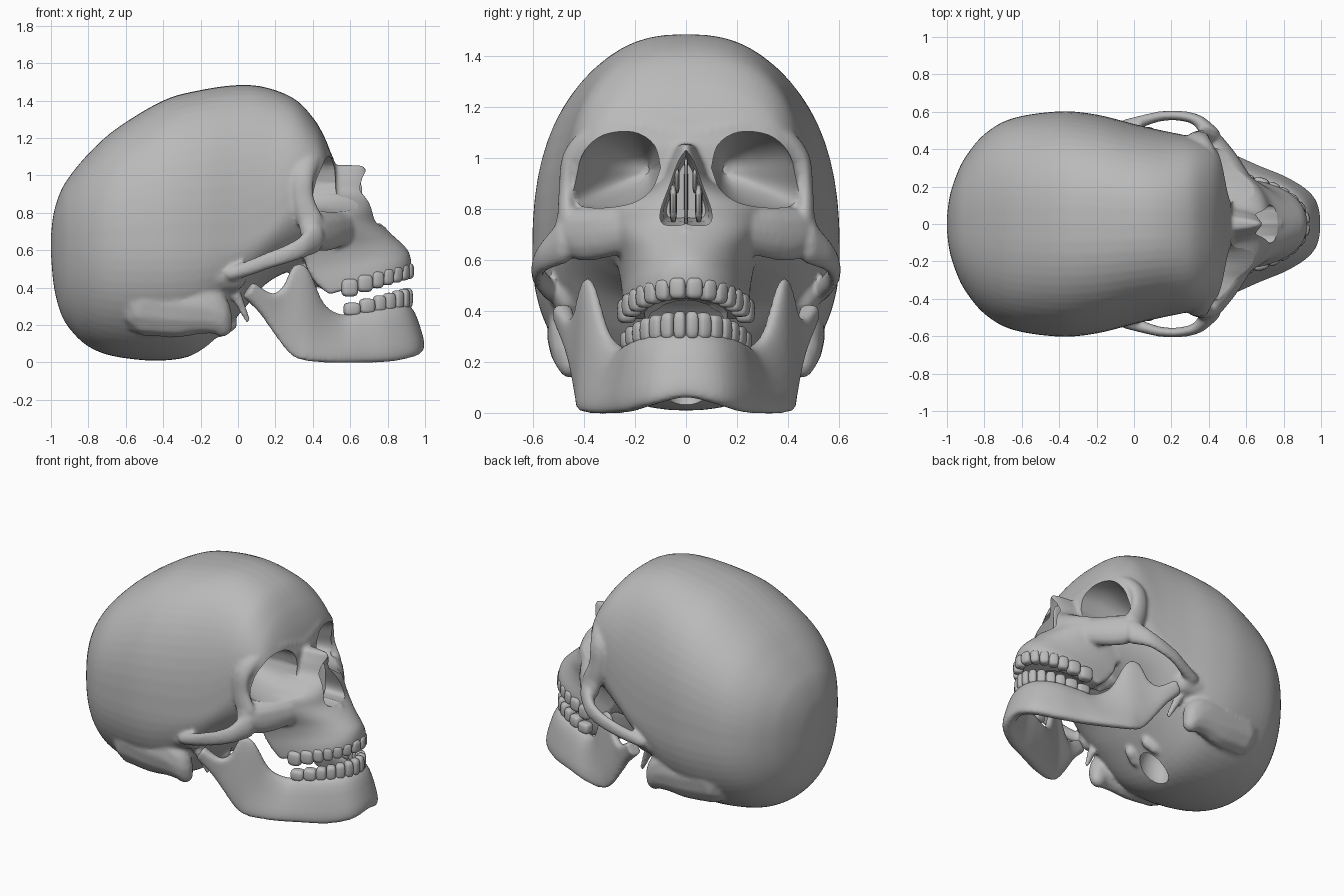
import bpy, bmesh, math
from mathutils import Matrix, Vector

if "Cube" in bpy.data.objects:
    bpy.data.objects.remove(bpy.data.objects["Cube"])

bone = bpy.data.materials.new("bone_grey")
bone.diffuse_color = (0.49, 0.49, 0.49, 1)
bone.use_nodes = True
bone.node_tree.nodes["Principled BSDF"].inputs["Base Color"].default_value = bone.diffuse_color


def spw(v, e):
    return math.copysign(abs(v) ** e, v)


def spline(pts, n):
    """Catmull-Rom resampling of rows of numbers."""
    out = []
    for i in range(len(pts) - 1):
        rows = [pts[max(i - 1, 0)], pts[i], pts[i + 1], pts[min(i + 2, len(pts) - 1)]]
        for k in range(n):
            t = k / n
            out.append([0.5 * (2 * b + (c - a) * t + (2 * a - 5 * b + 4 * c - d) * t * t
                               + (3 * b - a - 3 * c + d) * t ** 3) for a, b, c, d in zip(*rows)])
    return out + [list(pts[-1])]


def loft(bm, rings):
    vs = [[bm.verts.new(p) for p in r] for r in rings]
    n = len(vs[0])
    faces = [bm.faces.new((a[i], a[(i + 1) % n], b[(i + 1) % n], b[i]))
             for a, b in zip(vs, vs[1:]) for i in range(n)]
    faces += [bm.faces.new(vs[0][::-1]), bm.faces.new(vs[-1])]
    bmesh.ops.recalc_face_normals(bm, faces=faces)


def strand(bm, pts, n=6):
    """Chain of ellipsoids, rows are x, y, z, rx, ry, rz; made on both sides."""
    for p in spline(pts, n):
        for s in (1, -1):
            m = Matrix.Translation((p[0], s * p[1], p[2])) @ Matrix.Diagonal((*p[3:], 1))
            bmesh.ops.create_icosphere(bm, subdivisions=2, radius=1, matrix=m)


def blob(bm, c, r, turn=0.0, e=1.0):
    """Sphere, or rounded box when e is below 1."""
    vs = bmesh.ops.create_uvsphere(bm, u_segments=20, v_segments=12, radius=1)["verts"]
    m = Matrix.Translation(c) @ Matrix.Rotation(turn, 4, "Z") @ Matrix.Diagonal((*r, 1))
    for v in vs:
        v.co = m @ Vector([spw(k, e) for k in v.co])


def make(name, bm):
    me = bpy.data.meshes.new(name)
    bm.to_mesh(me)
    bm.free()
    ob = bpy.data.objects.new(name, me)
    bpy.context.collection.objects.link(ob)
    return ob


def fuse(ob, voxel, smooth, cutter=None):
    """Melt overlapping pieces together, soften, then cut the openings."""
    m = ob.modifiers.new("remesh", "REMESH")
    m.mode, m.voxel_size = "VOXEL", voxel
    m = ob.modifiers.new("soften", "SMOOTH")
    m.factor, m.iterations = 0.5, smooth
    if cutter:
        m = ob.modifiers.new("cut", "BOOLEAN")
        m.operation, m.solver, m.object = "DIFFERENCE", "EXACT", cutter
    bpy.context.view_layer.update()
    dg = bpy.context.evaluated_depsgraph_get()
    me = bpy.data.meshes.new_from_object(ob.evaluated_get(dg))
    ob.modifiers.clear()
    ob.data = me


def finish(ob, angle=50):
    ob.data.materials.clear()
    ob.data.materials.append(bone)
    bpy.ops.object.select_all(action="DESELECT")
    ob.select_set(True)
    bpy.context.view_layer.objects.active = ob
    bpy.ops.object.shade_smooth_by_angle(angle=math.radians(angle))


# Braincase: x, top z, bottom z, half width, z of greatest width
bm = bmesh.new()
stations = [(-1.0, .68, .58, .04, .63), (-.985, .8, .41, .15, .62), (-.95, .91, .27, .26, .62),
            (-.9, .995, .18, .36, .62), (-.8, 1.115, .085, .48, .62), (-.65, 1.25, .03, .565, .62),
            (-.4, 1.4, .01, .602, .62), (-.2, 1.456, .06, .585, .62), (0, 1.483, .25, .535, .63),
            (.15, 1.47, .42, .5, .7), (.3, 1.41, .5, .468, .85), (.4, 1.31, .55, .43, .92),
            (.46, 1.21, .6, .38, .95), (.5, 1.11, .68, .27, .95), (.52, 1.05, .82, .13, .95)]
rings = []
for x, top, bot, w, zw in spline(stations, 5):
    ring = []
    for i in range(64):
        a = math.tau * i / 64
        e = 2 / 2.5 if math.sin(a) > 0 else 2 / 2.15
        h = top - zw if math.sin(a) > 0 else zw - bot
        ring.append((x, w * spw(math.cos(a), e), zw + h * spw(math.sin(a), e)))
    rings.append(ring)
loft(bm, rings)

# Nose bridge and upper jaw: z, front x, half width, back x, roundness, slope
levels = [(1.055, .68, .035, .4, 2, 0), (.98, .695, .078, .35, 2, 0), (.9, .71, .125, .35, 2, 0),
          (.82, .73, .32, .35, 2, 0), (.75, .755, .34, .35, 2, 0), (.69, .81, .31, .35, 2, .05),
          (.63, .865, .275, .35, 2, .1), (.56, .91, .255, .37, 2.1, .18),
          (.49, .925, .25, .42, 2.3, .25), (.425, .925, .245, .49, 2.3, .29)]
rings = []
for z, xf, hw, xb, p, slope in spline(levels, 4):
    ring = []
    for i in range(33):
        a = math.pi * (i / 32 - .5)
        x = xb + (xf - xb) * spw(max(math.cos(a), 0), 2 / p)
        ring.append((x, hw * spw(math.sin(a), 2 / p), z + slope * (x - .7)))
    rings.append(ring)
loft(bm, rings)
blob(bm, (.75, 0, .715), (.045, .025, .022))

# Brow ridge running down the outer eye socket rim
strand(bm, [(.475, 0, 1.06, .045, .04, .06), (.445, .2, 1.105, .05, .04, .06),
            (.395, .36, 1.07, .055, .045, .06), (.35, .45, .99, .06, .035, .06),
            (.35, .465, .87, .06, .035, .06), (.385, .465, .76, .07, .04, .07)])
# Cheek bone
strand(bm, [(.385, .475, .72, .06, .04, .08), (.435, .42, .7, .065, .055, .105),
            (.505, .33, .705, .065, .055, .105), (.575, .22, .72, .065, .05, .09)])
# Cheek arch back to the ear
strand(bm, [(-.03, .525, .475, .05, .04, .04), (.06, .555, .505, .035, .032, .043),
            (.15, .577, .54, .03, .028, .047), (.25, .578, .575, .03, .028, .052),
            (.34, .553, .615, .035, .032, .062), (.41, .48, .67, .05, .045, .09)], 8)
# Temple side running into the bone behind the ear
strand(bm, [(-.5, .42, .33, .14, .12, .19), (-.33, .435, .31, .13, .11, .18),
            (-.2, .455, .3, .11, .09, .15), (-.11, .462, .26, .075, .07, .11),
            (-.085, .455, .19, .055, .048, .055)])
strand(bm, [(-.12, .48, .5, .09, .07, .12), (-.02, .465, .47, .07, .06, .09)])
# Spike, base knobs and palate wings
strand(bm, [(-.01, .42, .36, .03, .03, .03), (.05, .4, .23, .016, .016, .02)], 10)
strand(bm, [(-.1, .1, .19, .06, .035, .06), (-.05, .08, .21, .05, .035, .05)])
strand(bm, [(.3, .12, .52, .05, .03, .06), (.4, .13, .44, .05, .025, .05)])
skull = make("skull", bm)

# Cutters: eye sockets, nose opening, palate, ear canals, spinal opening
bm = bmesh.new()
eye = [(.10, .96), (.125, 1.05), (.205, 1.1), (.32, 1.09), (.395, 1.03), (.43, .94),
       (.45, .86), (.425, .815), (.33, .803), (.21, .822), (.135, .875)]
eye = spline(eye + eye[:1], 4)[:-1]
for s in (1, -1):
    loft(bm, [[(x, s * (.15 + (y - .15) * k), .95 + (z - .95) * k) for y, z in eye]
              for x, k in ((.85, 1), (.42, 1), (.37, .92), (.3, .8), (.22, .6), (.15, .35), (.12, .12))])
    blob(bm, (-.065, s * .575, .39), (.03, .07, .035))
nose = spline([(0, 1.03), (.03, .985), (.065, .89), (.1, .79), (.09, .74), (.03, .735), (0, .742)], 4)
nose = nose + [(-y, z) for y, z in nose[-2:0:-1]]
loft(bm, [[(x, y * k, .85 + (z - .85) * k) for y, z in nose]
          for x, k in ((.95, 1), (.62, 1), (.56, .88), (.4, .75))])
blob(bm, (.59, 0, .36), (.25, .17, .125))
blob(bm, (-.17, 0, .11), (.11, .085, .15))
cutter = make("opening_cutter", bm)
cutter.hide_render = True
fuse(skull, .012, 6, cutter)
bpy.data.objects.remove(cutter)
finish(skull)

# Nasal septum and side scrolls
bm = bmesh.new()
blob(bm, (.54, 0, .865), (.125, .009, .135), 0, .5)
for s in (1, -1):
    blob(bm, (.52, s * .05, .82), (.11, .015, .075), 0, .7)
    blob(bm, (.51, s * .035, .91), (.1, .01, .05), 0, .7)
finish(make("nasal_septum", bm))

# Lower jaw: upper edge point, lower edge point, half thickness
half = [(.89, 0, .31, .968, 0, .06, .047), (.865, .1, .305, .94, .125, .032, .047),
        (.775, .175, .29, .82, .215, .005, .045), (.65, .215, .272, .66, .285, -.002, .045),
        (.55, .25, .258, .5, .36, -.002, .042), (.455, .31, .32, .365, .41, .008, .036),
        (.375, .365, .5, .29, .42, .035, .03), (.3, .395, .52, .235, .43, .095, .028),
        (.245, .42, .41, .175, .445, .18, .028), (.18, .45, .37, .115, .465, .265, .03),
        (.08, .485, .43, .03, .485, .35, .042)]
rows = [(a, -b, c, d, -e, f, g) for a, b, c, d, e, f, g in half[:0:-1]] + half
rows = spline(rows, 5)
mids = [Vector(((r[0] + r[3]) / 2, (r[1] + r[4]) / 2, 0)) for r in rows]
rings = []
for i, r in enumerate(rows):
    t = mids[min(i + 1, len(rows) - 1)] - mids[max(i - 1, 0)]
    nrm = Vector((t.y, -t.x, 0)).normalized() * r[6]
    top, bot = Vector(r[:3]), Vector(r[3:6])
    rings.append([(top + bot) / 2 + (top - bot) / 2 * spw(math.cos(a), .7) + nrm * spw(math.sin(a), .7)
                  for a in (math.tau * k / 24 for k in range(24))])
bm = bmesh.new()
loft(bm, rings)
jaw = make("lower_jaw", bm)
fuse(jaw, .011, 4)
finish(jaw)


# Teeth set along an elliptical arch: biting edge and gum heights are linear in x
def teeth(name, a, b, sizes, edge, gum):
    bm = bmesh.new()
    ang, want, run = 0.0, 0.0, 0.0
    for w in sizes:
        want += w / 2
        while run < want:
            run += math.hypot(a * math.sin(ang), b * math.cos(ang)) * .002
            ang += .002
        want += w / 2
        x, y = .45 + a * math.cos(ang), b * math.sin(ang)
        turn = math.atan2(math.sin(ang) / b, math.cos(ang) / a)
        z0, z1 = edge[0] + edge[1] * (x - .7), gum[0] + gum[1] * (x - .7)
        for s in (1, -1):
            blob(bm, (x, s * y, (z0 + z1) / 2), (.026 + w * .12, w * .53, abs(z1 - z0) / 2), s * turn, .6)
    finish(make(name, bm), 60)


teeth("upper_teeth", .46, .245, (.062, .056, .058, .058, .062, .08, .085), (.383, .305), (.475, .27))
teeth("lower_teeth", .455, .235, (.046, .05, .056, .058, .062, .08, .085), (.344, .265), (.26, .14))
